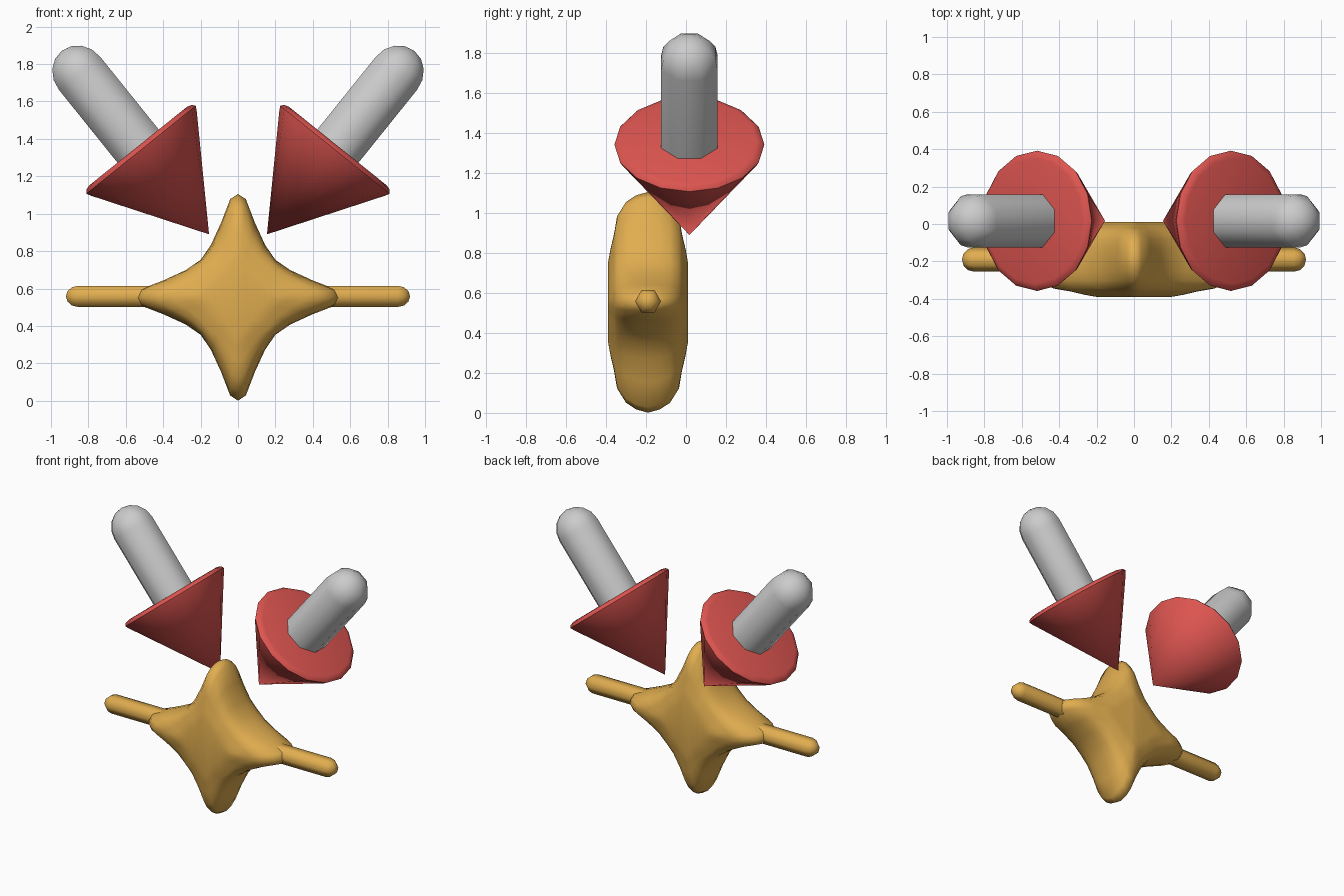
import bpy, bmesh, math
from mathutils import Matrix, Vector

if "Cube" in bpy.data.objects:
    bpy.data.objects.remove(bpy.data.objects["Cube"])


def material(name, color):
    m = bpy.data.materials.new(name)
    m.diffuse_color = color
    m.use_nodes = True
    m.node_tree.nodes["Principled BSDF"].inputs["Base Color"].default_value = m.diffuse_color
    return m


GOLD = material("gold", (0.75, 0.42, 0.08, 1))
RED = material("red", (0.72, 0.09, 0.08, 1))


def loft(name, rings, mat=None, angle=50, matrix=Matrix()):
    """Skin equal-length rings; a one-point ring closes an end to a tip."""
    bm = bmesh.new()
    loops = [[bm.verts.new(p) for p in ring] for ring in rings]
    n = max(len(r) for r in loops)
    for a, b in zip(loops, loops[1:]):
        for i in range(n):
            j = (i + 1) % n
            quad = [a[i % len(a)], a[j % len(a)], b[j % len(b)], b[i % len(b)]]
            bm.faces.new(list(dict.fromkeys(quad)))
    for end in (loops[0], loops[-1]):
        if len(end) > 1:
            bm.faces.new(end)
    bmesh.ops.transform(bm, matrix=matrix, verts=bm.verts)
    bmesh.ops.recalc_face_normals(bm, faces=bm.faces)
    me = bpy.data.meshes.new(name)
    bm.to_mesh(me)
    bm.free()
    ob = bpy.data.objects.new(name, me)
    bpy.context.collection.objects.link(ob)
    if mat:
        me.materials.append(mat)
    bpy.ops.object.select_all(action='DESELECT')
    ob.select_set(True)
    bpy.context.view_layer.objects.active = ob
    bpy.ops.object.shade_smooth_by_angle(angle=math.radians(angle))
    return ob


def lathe(name, profile, sides, start=0.0, **kw):
    """Spin (radius, height) points around z."""
    rings = []
    for r, h in profile:
        n = sides if r > 0 else 1
        rings.append([(r * math.cos(start + math.tau * i / sides),
                       r * math.sin(start + math.tau * i / sides), h) for i in range(n)])
    return loft(name, rings, **kw)


def dome(r, h, sign=1, steps=4):
    """Hemisphere profile from the rim at height h to its pole."""
    q = math.pi / 2 / steps
    pts = [(r * math.cos(q * i), h + sign * r * math.sin(q * i)) for i in range(steps)]
    return pts + [(0, h + sign * r)]


# Arrows: cone head and round-ended shaft, mirrored across x
tilt = math.radians(38.8)
aim = Matrix.Translation((0.155, 0.017, 0.89)) @ Matrix.Rotation(tilt, 4, 'Y')
head_profile = [(0, 0), (0.365, 0.56), (0.375, 0.58), (0.362, 0.597), (0.335, 0.605)]
shaft_profile = [(0.153, 0.45)] + dome(0.153, 1.105)
flip = Matrix.Scale(-1, 4, Vector((1, 0, 0)))
for side, m in (("right", aim), ("left", flip @ aim)):
    lathe("arrow_head_" + side, head_profile, 16, mat=RED, matrix=m)
    lathe("arrow_shaft_" + side, shaft_profile, 8, start=math.pi / 8, angle=60, matrix=m)

# Four-pointed star body: one quarter outline rotated four times, lofted along y
quarter = [(0.552, 0), (0.525, 0.042), (0.40, 0.09), (0.28, 0.145), (0.2, 0.2),
           (0.145, 0.28), (0.09, 0.40), (0.042, 0.525)]
outline = []
for k in range(4):
    for x, z in quarter:
        for _ in range(k):
            x, z = -z, x
        outline.append((x, z))

# depth offset, scale at the tips, scale in the hollows
layers = [(0.2, 0.36, 0.5), (0.188, 0.48, 0.68), (0.17, 0.62, 0.82), (0.155, 0.78, 0.91),
          (0.11, 0.91, 0.97), (0.06, 0.97, 0.99)]
layers = ([(-t, a, b) for t, a, b in layers] + [(0, 1, 1)] + layers[::-1])
rings = []
for t, tip, hollow in layers:
    ring = []
    for x, z in outline:
        w = (math.hypot(x, z) - 0.283) / (0.552 - 0.283)
        s = hollow + (tip - hollow) * w ** 0.5 if w > 0 else hollow
        ring.append((x * s, -0.19 + t, 0.553 + z * s))
    rings.append(ring)
loft("star_body", rings, mat=GOLD, angle=70)

# Thin hexagonal crossbar through the star
bar = dome(0.065, -0.855, -1, 3)[::-1] + dome(0.065, 0.855, 1, 3)
place = Matrix.Translation((0, -0.19, 0.558)) @ Matrix.Rotation(math.pi / 2, 4, 'Y')
lathe("crossbar", bar, 6, start=math.pi / 2, mat=GOLD, angle=65, matrix=place)
